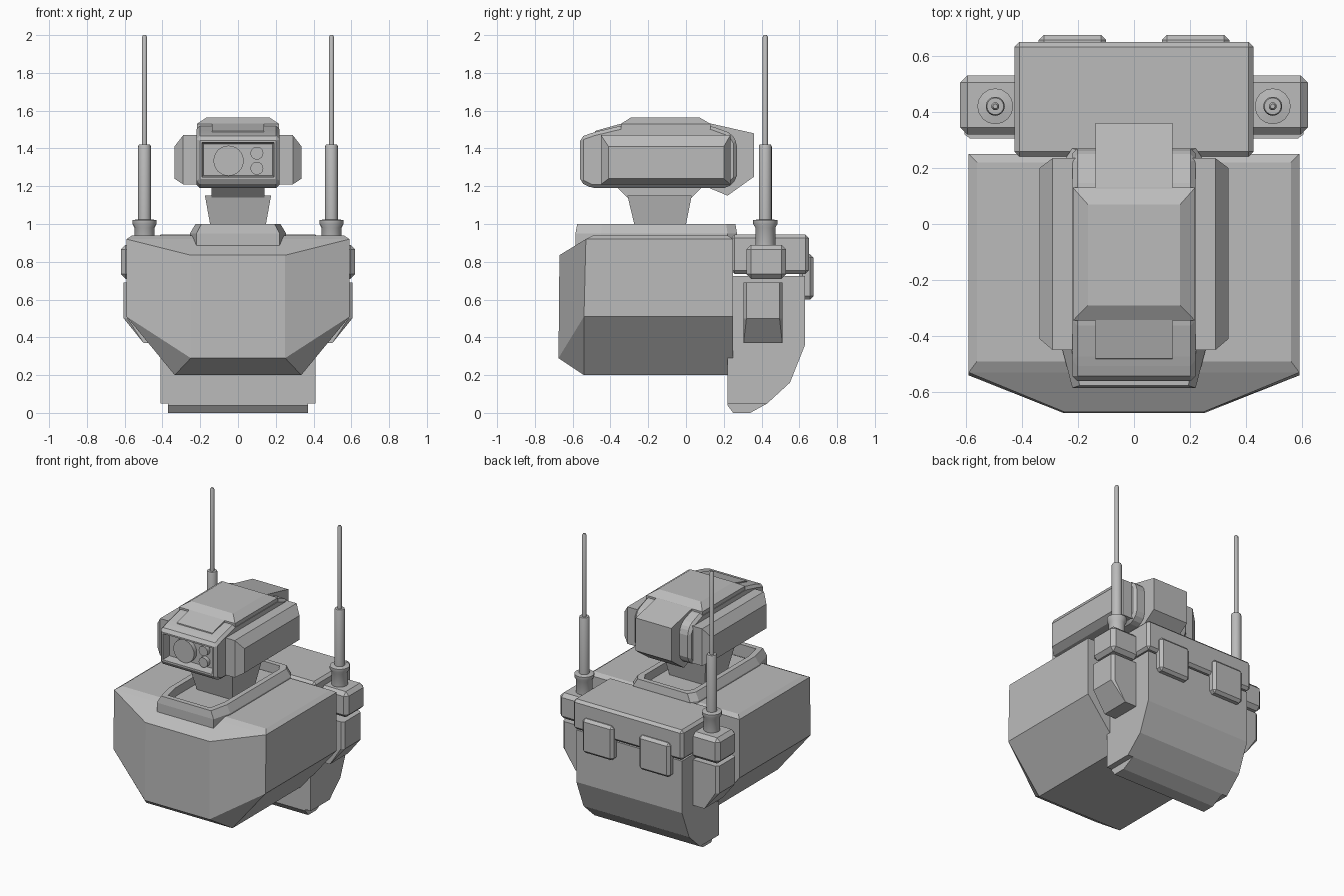
import bpy, bmesh, math
from mathutils import Matrix

if "Cube" in bpy.data.objects:
    bpy.data.objects.remove(bpy.data.objects["Cube"])

GREY = bpy.data.materials.new("plain grey")
GREY.diffuse_color = (0.5, 0.5, 0.5, 1)
GREY.use_nodes = True
GREY.node_tree.nodes["Principled BSDF"].inputs["Base Color"].default_value = GREY.diffuse_color


def finish(bm, name, smooth=False):
    bmesh.ops.recalc_face_normals(bm, faces=bm.faces)
    me = bpy.data.meshes.new(name)
    bm.to_mesh(me)
    bm.free()
    ob = bpy.data.objects.new(name, me)
    bpy.context.collection.objects.link(ob)
    me.materials.append(GREY)
    if smooth:
        bpy.ops.object.select_all(action='DESELECT')
        bpy.context.view_layer.objects.active = ob
        ob.select_set(True)
        bpy.ops.object.shade_smooth_by_angle(angle=math.radians(35))
    return ob


def chamfer(bm, width):
    bmesh.ops.recalc_face_normals(bm, faces=bm.faces)
    if width:
        bmesh.ops.bevel(bm, geom=bm.edges[:], offset=width, segments=1,
                        profile=0.5, affect='EDGES')
        bmesh.ops.recalc_face_normals(bm, faces=bm.faces)


def hull(name, pts):
    """Convex solid around points, flat faces merged."""
    bm = bmesh.new()
    for p in pts:
        bm.verts.new(p)
    bmesh.ops.convex_hull(bm, input=bm.verts[:])
    bmesh.ops.dissolve_limit(bm, angle_limit=0.02, verts=bm.verts[:], edges=bm.edges[:])
    return finish(bm, name)


def corners(x0, x1, y0, y1, z0, z1):
    return [(x, y, z) for x in (x0, x1) for y in (y0, y1) for z in (z0, z1)]


def prism(profile, x0, x1, bevel=0):
    """Side profile (y, z) extruded along x."""
    bm = bmesh.new()
    a = [bm.verts.new((x0, y, z)) for y, z in profile]
    b = [bm.verts.new((x1, y, z)) for y, z in profile]
    n = len(profile)
    bm.faces.new(a)
    bm.faces.new(b[::-1])
    for i in range(n):
        bm.faces.new((a[i], b[i], b[(i + 1) % n], a[(i + 1) % n]))
    chamfer(bm, bevel)
    return bm


def box(name, x0, x1, y0, y1, z0, z1, bevel=0):
    return finish(prism([(y0, z0), (y1, z0), (y1, z1), (y0, z1)], x0, x1, bevel), name)


def rings(name, loops, cap=True, smooth=False):
    """Skin a list of equal-length point loops; join ends when not capped."""
    bm = bmesh.new()
    vs = [[bm.verts.new(p) for p in lp] for lp in loops]
    n = len(vs[0])
    pairs = list(zip(vs, vs[1:])) + ([] if cap else [(vs[-1], vs[0])])
    for a, b in pairs:
        for i in range(n):
            bm.faces.new((a[i], a[(i + 1) % n], b[(i + 1) % n], b[i]))
    if cap:
        bm.faces.new(vs[0])
        bm.faces.new(vs[-1])
    return finish(bm, name, smooth)


def lathe(name, cx, cy, profile, n=16):
    loops = [[(cx + r * math.cos(2 * math.pi * i / n), cy + r * math.sin(2 * math.pi * i / n), z)
              for i in range(n)] for r, z in profile]
    return rings(name, loops, smooth=True)


# Torso: faceted shell
half = [(.56, .22, .94), (.56, -.49, .94), (.59, .25, .92), (.59, -.53, .92),
        (.25, -.67, .835), (.25, -.675, .29), (.59, -.54, .51), (.59, .25, .51),
        (.335, -.54, .2), (.335, .25, .2)]
hull("torso", [(s * x, y, z) for s in (1, -1) for x, y, z in half])

# Collar frame around the neck
right = [(.22, .27), (.255, .22), (.255, -.45), (.22, -.585)]
outline = right + [(-x, y) for x, y in right[::-1]]
rings("collar", [[(x * sx, (y + .15) * sy - .15, z) for x, y in outline]
                 for sx, sy, z in ((1, 1, .88), (1, 1, .95), (.88, .98, 1.0),
                                   (.74, .9, 1.0), (.74, .9, .88))], cap=False)

# Neck: flared block with a mounting plate
hull("neck", corners(-.13, .13, -.25, -.02, .9, .901) + corners(-.175, .175, -.31, .03, 1.15, 1.151))
hull("neck_plate", corners(-.14, .14, -.31, .03, 1.14, 1.15) + corners(-.14, .14, -.37, .09, 1.2, 1.21))

# Head shell with a recessed face
bm = prism([(-.56, 1.22), (-.5, 1.19), (.22, 1.19), (.27, 1.24), (.27, 1.43), (.24, 1.48),
            (.13, 1.52), (-.345, 1.52), (-.49, 1.485), (-.56, 1.46)], -.22, .22, .018)
front = min(bm.faces, key=lambda f: f.calc_center_median().y)
bmesh.ops.inset_region(bm, faces=[front], thickness=.015, depth=0)
bmesh.ops.inset_region(bm, faces=[front], thickness=.012, depth=-.06)
finish(bm, "head")
hull("head_cap", corners(-.165, .165, -.29, .07, 1.55, 1.565) +
     corners(-.218, .218, -.345, .13, 1.49, 1.53))
finish(prism([(-.49, 1.45), (-.48, 1.493), (-.33, 1.535), (-.33, 1.5)], -.138, .138), "brow_plate")
finish(prism([(.05, 1.532), (.13, 1.532), (.36, 1.48), (.36, 1.25), (.22, 1.15), (.1, 1.2)],
             -.138, .138), "head_rear")

# Lenses
for name, x, z, r in (("main_lens", -.05, 1.335, .08), ("upper_lens", .1, 1.375, .034),
                      ("lower_lens", .1, 1.295, .034)):
    bm = bmesh.new()
    m = Matrix.Translation((x, -.51, z)) @ Matrix.Rotation(math.pi / 2, 4, 'X')
    bmesh.ops.create_cone(bm, cap_ends=True, segments=24, radius1=r, radius2=r, depth=.04, matrix=m)
    finish(bm, name, True)

# Backpack: curved-back body and separate lid
finish(prism([(.22, .04), (.25, 0), (.34, 0), (.43, .05), (.55, .16), (.63, .36), (.63, .725),
              (.22, .725)], -.37, .37), "pack_core")
finish(prism([(.22, .05), (.43, .05), (.55, .16), (.63, .36), (.63, .725), (.22, .725)],
             -.41, .41), "pack_body")
box("pack_lid", -.427, .427, .24, .65, .735, .945, .018)

for s, side in ((1, "right"), (-1, "left")):
    # Side head housing
    hull(side + "_head_housing", [(s * x, y, z) for x, y, z in
         corners(.2, .29, -.45, .235, 1.21, 1.47) + corners(.3, .337, -.41, .2, 1.24, 1.41)])
    # Rear pouch on the lid
    xs = sorted((s * .1, s * .34))
    box(side + "_rear_pouch", *xs, .6, .675, .6, .84, .018)
    # Antenna mount and side pouch
    xs = sorted((s * .4, s * .62))
    box(side + "_antenna_mount", *xs, .32, .53, .71, .89, .025)
    hull(side + "_side_pouch", [(s * x, y, z) for x, y, z in
         corners(.38, .585, .305, .51, .5, .69) + corners(.38, .605, .32, .495, .5, .69) +
         corners(.38, .5, .305, .51, .37, .38)])
    # Antenna
    lathe(side + "_antenna", s * .495, .42,
          [(.053, .87), (.053, .98), (.064, 1.0), (.064, 1.02), (.034, 1.025), (.034, 1.41),
           (.03, 1.42), (.014, 1.42), (.014, 1.99), (.008, 2.0)])
